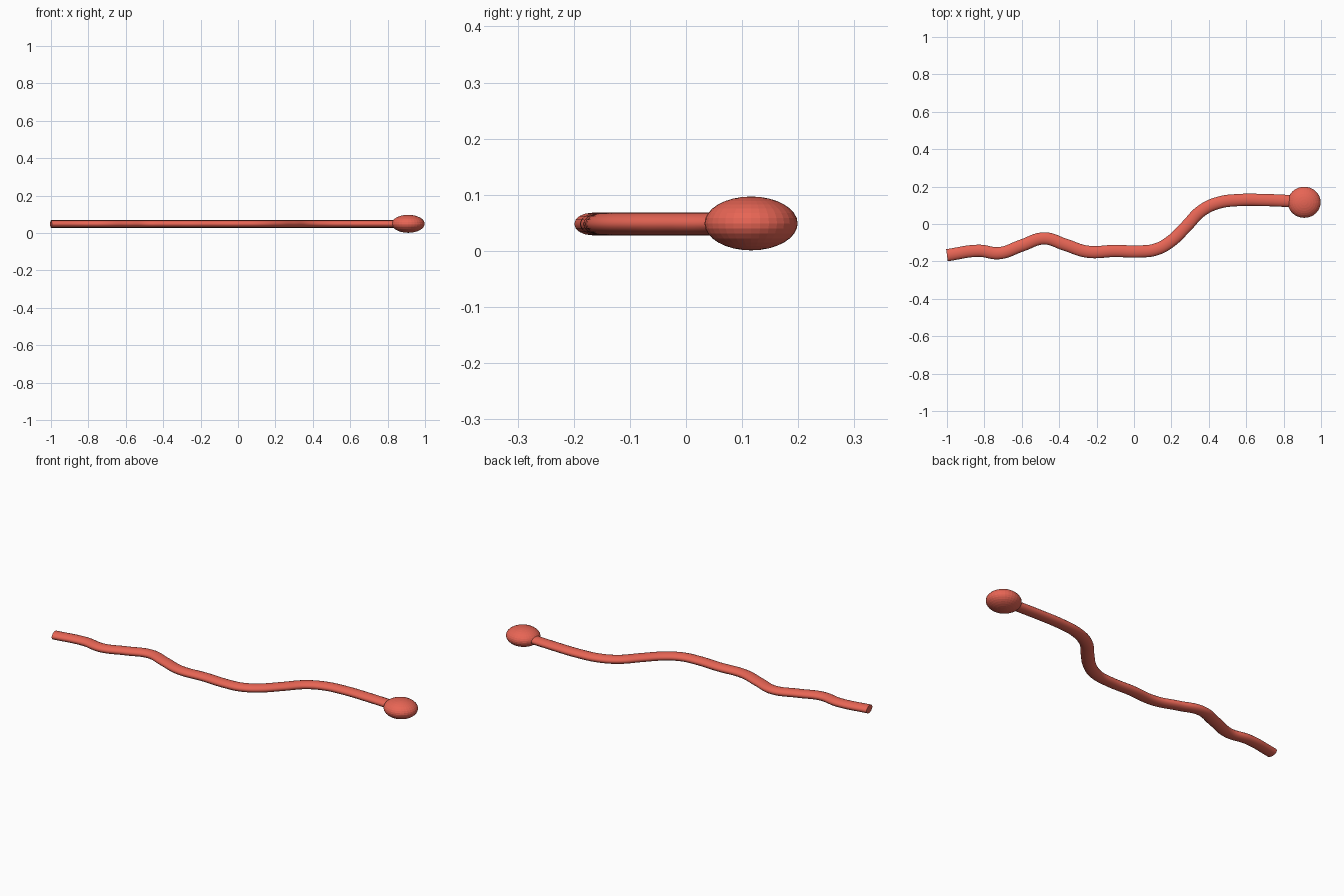
import bpy

if "Cube" in bpy.data.objects:
    bpy.data.objects.remove(bpy.data.objects["Cube"])

mat = bpy.data.materials.new("coral_red")
mat.diffuse_color = (0.80, 0.13, 0.09, 1)
mat.use_nodes = True
mat.node_tree.nodes["Principled BSDF"].inputs["Base Color"].default_value = mat.diffuse_color
MID_Z = 0.049

# Body: wavy tube swept along a flat path, squashed in height
path = [(-1, -.167), (-.83, -.143), (-.72, -.156), (-.6, -.115), (-.48, -.077),
        (-.37, -.11), (-.25, -.148), (-.1, -.144), (.03, -.147), (.12, -.135),
        (.2, -.09), (.28, -.012), (.36, .07), (.45, .113), (.56, .128),
        (.7, .128), (.85, .122)]
curve = bpy.data.curves.new("body", 'CURVE')
curve.dimensions = '3D'
curve.bevel_depth = 0.0325
curve.bevel_resolution = 6
curve.resolution_u = 8
curve.use_fill_caps = True
spline = curve.splines.new('BEZIER')
spline.bezier_points.add(len(path) - 1)
for point, (x, y) in zip(spline.bezier_points, path):
    point.co = (x, y, 0)
    point.handle_left_type = point.handle_right_type = 'AUTO'
body = bpy.data.objects.new("body", curve)
bpy.context.collection.objects.link(body)
body.location.z = MID_Z - 0.001
body.scale.z = 0.62
curve.materials.append(mat)

# Head: flattened ball at the front end of the body
bpy.ops.mesh.primitive_uv_sphere_add(segments=32, ring_count=16, radius=1,
                                     location=(0.91, 0.116, MID_Z))
head = bpy.context.object
head.name = "head"
head.scale = (0.088, 0.083, 0.048)
head.data.materials.append(mat)
